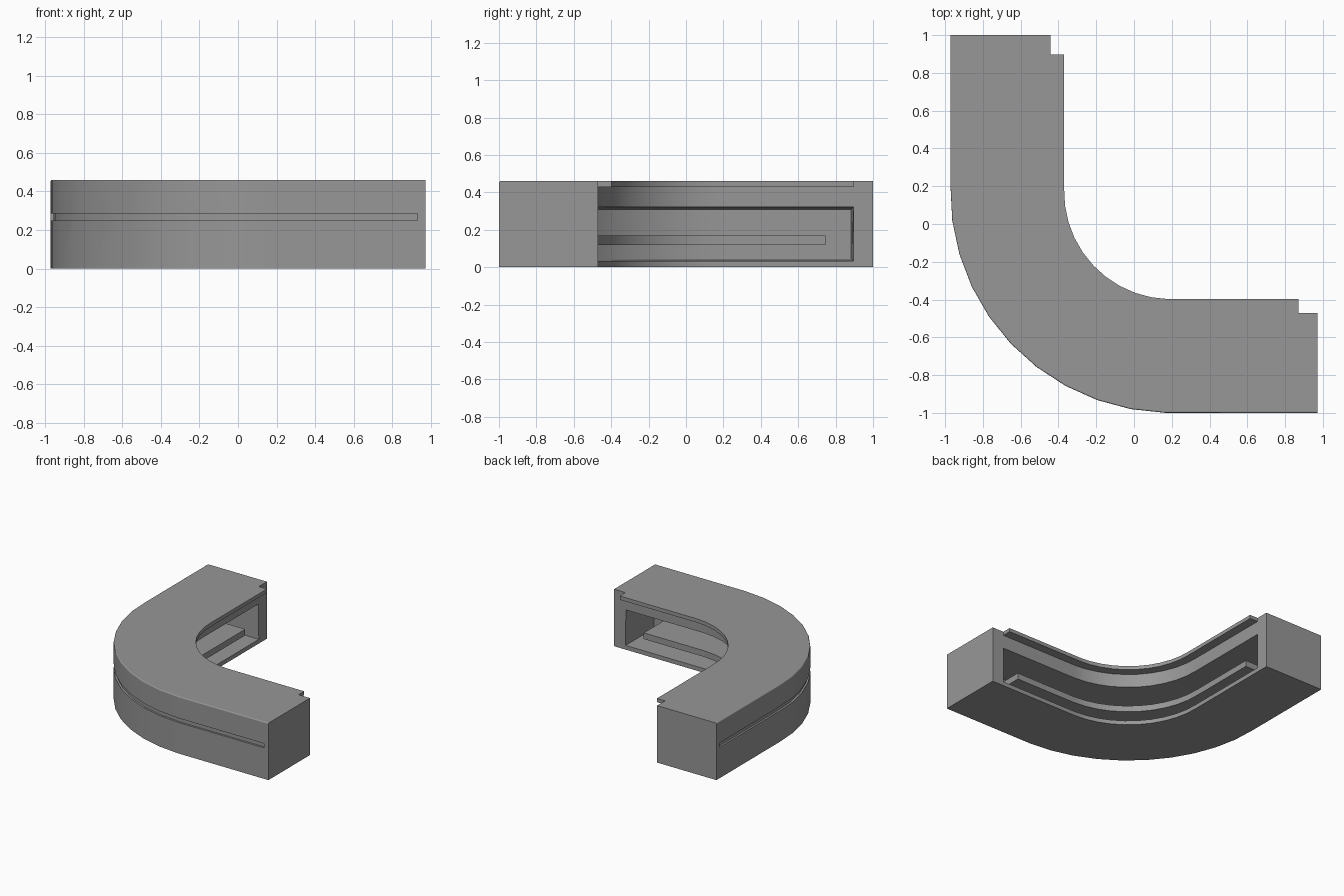
import bpy, bmesh, math

if "Cube" in bpy.data.objects:
    bpy.data.objects.remove(bpy.data.objects["Cube"])

X, Y, R, SEGS = 0.972, 1.0, 1.17, 10     # half sizes, outer corner radius, corner facets
CX, CY = -X + R, -Y + R                  # corner centre
PHASE = math.radians(-1.6)               # slight facet offset around the corner

grey = bpy.data.materials.new("dark_grey")
grey.diffuse_color = (0.31, 0.31, 0.31, 1)
grey.use_nodes = True
grey.node_tree.nodes["Principled BSDF"].inputs["Base Color"].default_value = grey.diffuse_color


def station_points(d, margin):
    """Plan path at depth d behind the outer face, stopping short of both ends."""
    pts = [(-X + d, Y - margin)]
    for i in range(SEGS + 1):
        a = math.pi + PHASE + i / SEGS * math.pi / 2
        pts.append((CX + (R - d) * math.cos(a), CY + (R - d) * math.sin(a)))
    pts.append((X - margin, -Y + d))
    return pts


def sweep(name, profile):
    """Sweep a section of (depth, height, end margin) points along the L-shaped path."""
    bm = bmesh.new()
    rails = [[bm.verts.new((x, y, z)) for x, y in station_points(d, m)] for d, z, m in profile]
    n = len(rails)
    for k in range(n):
        a, b = rails[k], rails[(k + 1) % n]
        for i in range(len(a) - 1):
            bm.faces.new((a[i], a[i + 1], b[i + 1], b[i]))
    bm.faces.new([r[0] for r in rails])
    bm.faces.new([r[-1] for r in rails])
    bmesh.ops.recalc_face_normals(bm, faces=bm.faces)
    me = bpy.data.meshes.new(name)
    bm.to_mesh(me)
    bm.free()
    me.materials.append(grey)
    ob = bpy.data.objects.new(name, me)
    bpy.context.collection.objects.link(ob)
    return ob


def box_profile(d0, d1, z0, z1, m):
    return [(d0, z0, m), (d1, z0, m), (d1, z1, m), (d0, z1, m)]


def activate(ob):
    bpy.ops.object.select_all(action='DESELECT')
    ob.select_set(True)
    bpy.context.view_layer.objects.active = ob


def cut(ob, cutter):
    cutter.hide_render = True
    mod = ob.modifiers.new("cut", 'BOOLEAN')
    mod.operation, mod.solver, mod.object = 'DIFFERENCE', 'EXACT', cutter
    activate(ob)
    bpy.ops.object.modifier_apply(modifier=mod.name)
    bpy.data.objects.remove(cutter)


# Counter body with a small rounding on the outer top edge
b = 0.008
rounding = [(b - b * math.sin(t), 0.46 - b + b * math.cos(t), 0)
            for t in (i / 4 * math.pi / 2 for i in range(5))]
body = sweep("counter_body", [(0, 0, 0), (0.53, 0, 0), (0.53, 0.46, 0)] + rounding)

# Decorative groove around the outside
cut(body, sweep("groove_cutter", box_profile(-0.03, 0.015, 0.25, 0.285, 0.04)))

# Storage recess on the inner side, tapering slightly toward its back wall
cut(body, sweep("recess_cutter", [(0.19, 0.045, 0.117), (0.53, 0.034, 0.104), (0.56, 0.034, 0.104),
                                  (0.56, 0.321, 0.104), (0.53, 0.321, 0.104), (0.19, 0.309, 0.117)]))

# Worktop overhang along the inner side
overhang = sweep("worktop_overhang", box_profile(0.53, 0.602, 0.43, 0.46, 0.102))

# Shelf inside the recess
shelf = sweep("inner_shelf", box_profile(0.19, 0.515, 0.12, 0.17, 0.255))

for ob in (body, overhang, shelf):
    activate(ob)
    bpy.ops.object.shade_smooth_by_angle(angle=math.radians(30))
    ob.modifiers.new("even_shading", 'WEIGHTED_NORMAL').keep_sharp = True
